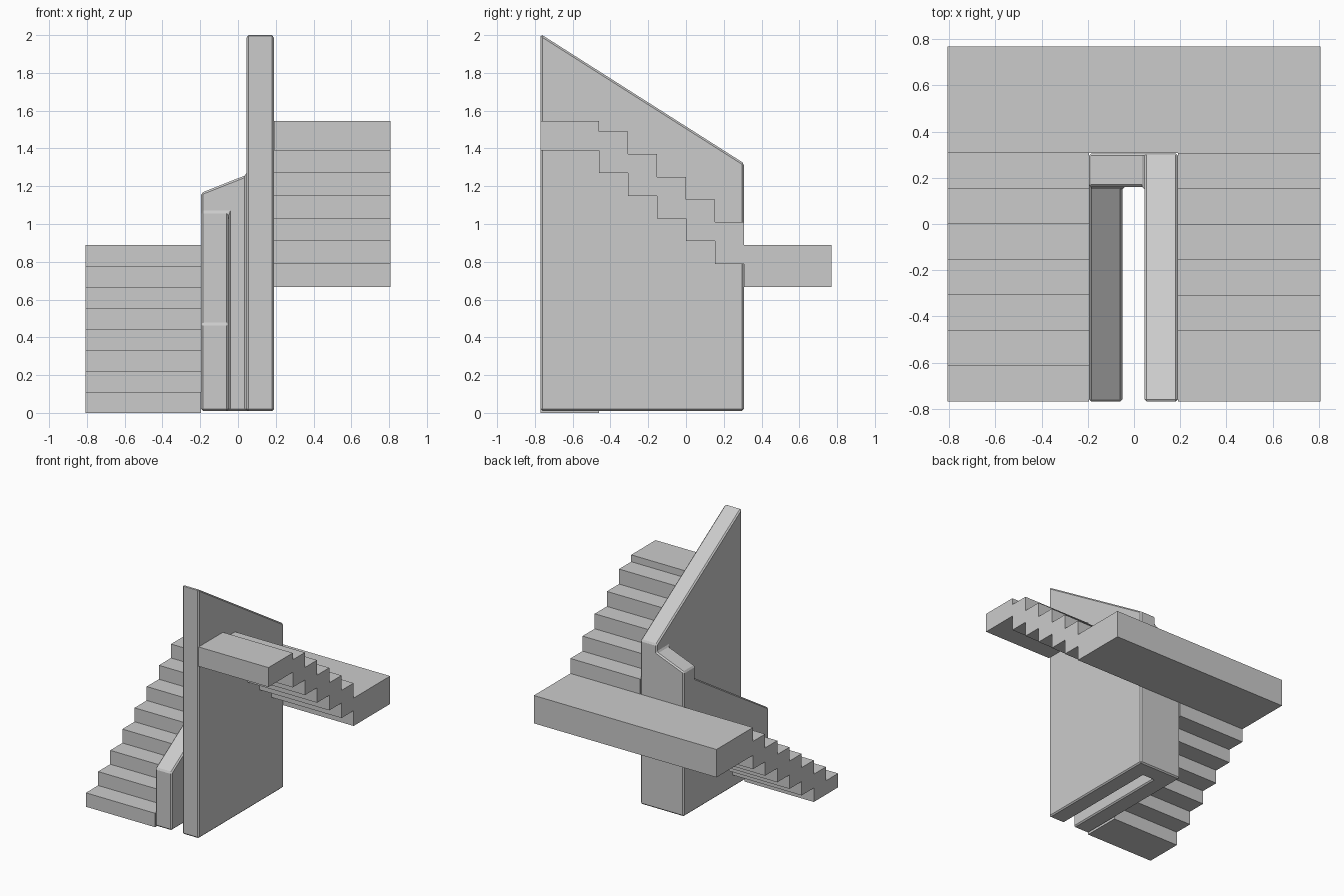
import bpy, bmesh

if "Cube" in bpy.data.objects:
    bpy.data.objects.remove(bpy.data.objects["Cube"])

RUN = 1.538 / 10          # tread depth
FRONT = -0.769
LAND_Y = FRONT + 7 * RUN  # where both flights meet the landing


def make_object(name, verts, faces):
    me = bpy.data.meshes.new(name)
    me.from_pydata(verts, [], faces)
    bm = bmesh.new()
    bm.from_mesh(me)
    bmesh.ops.recalc_face_normals(bm, faces=bm.faces)
    bm.to_mesh(me)
    bm.free()
    ob = bpy.data.objects.new(name, me)
    bpy.context.collection.objects.link(ob)
    return ob


def extrude_x(name, profile, x0, x1):
    """Extrude a closed (y, z) profile along x."""
    n = len(profile)
    verts = [(x, y, z) for x in (x0, x1) for y, z in profile]
    faces = [tuple(range(n)), tuple(range(n, 2 * n))]
    faces += [(i, (i + 1) % n, n + (i + 1) % n, n + i) for i in range(n)]
    return make_object(name, verts, faces)


# Lower flight: stepped top and stepped underside, two risers thick
R = 0.89 / 8
top, under = [], []
for i in range(7):
    y = FRONT + i * RUN
    top += [(y, (i + 1) * R), (y + RUN, (i + 1) * R)]
    if i >= 2:
        under += [(y, (i - 1) * R), (y + RUN, (i - 1) * R)]
under = [(FRONT, 0), (FRONT + 2 * RUN, 0)] + under
extrude_x("lower_flight", top + under[::-1], -0.808, -0.195)

# Half landing across the back
extrude_x("half_landing",
          [(LAND_Y, 0.667), (0.769, 0.667), (0.769, 0.89), (LAND_Y, 0.89)],
          -0.808, 0.808)

# Upper flight rising towards the front, ending in the top landing
top, under = [], []
for i in range(5):
    y = LAND_Y - i * RUN
    z = 0.89 + (i + 1) * 0.12
    top += [(y, z), (y - RUN, z)]
    under += [(y, z - 0.221), (y - RUN, z - 0.221)]
y = LAND_Y - 5 * RUN
top += [(y, 1.545), (FRONT, 1.545)]
under += [(y, 1.39), (FRONT, 1.39)]
extrude_x("upper_flight", top + under[::-1], 0.19, 0.808)

# U-shaped core wall with sloping tops
XL, XA, XB, XR = -0.195, -0.05, 0.045, 0.19
Y0, Y1, Y2, ZB = FRONT, 0.16, 0.306, 0.01
verts = [
    # bottom outline 0-7
    (XL, Y0, ZB), (XA, Y0, ZB), (XA, Y1, ZB), (XB, Y1, ZB),
    (XB, Y0, ZB), (XR, Y0, ZB), (XR, Y2, ZB), (XL, Y2, ZB),
    # low arm top 8-11
    (XL, Y0, 0.473), (XA, Y0, 0.473), (XA, Y1, 1.062), (XL, Y1, 1.062),
    # back piece top 12-15
    (XL, Y1, 1.165), (XB, Y1, 1.26), (XB, Y2, 1.26), (XL, Y2, 1.165),
    # high arm top 16-19
    (XB, Y0, 2.005), (XR, Y0, 2.005), (XR, Y2, 1.322), (XB, Y2, 1.322),
]
faces = [
    (0, 1, 2, 3, 4, 5, 6, 7),
    (8, 9, 10, 11), (12, 13, 14, 15), (16, 17, 18, 19),
    (0, 1, 9, 8), (1, 2, 10, 9), (2, 3, 13, 12, 11, 10),
    (3, 4, 16, 19, 14, 13), (4, 5, 17, 16), (5, 6, 18, 17),
    (6, 7, 15, 14, 19, 18), (7, 0, 8, 11, 12, 15),
]
wall = make_object("core_wall", verts, faces)
bev = wall.modifiers.new("edge_chamfer", 'BEVEL')
bev.width = 0.01
bev.segments = 1
bev.limit_method = 'ANGLE'
bev.angle_limit = 0.35
